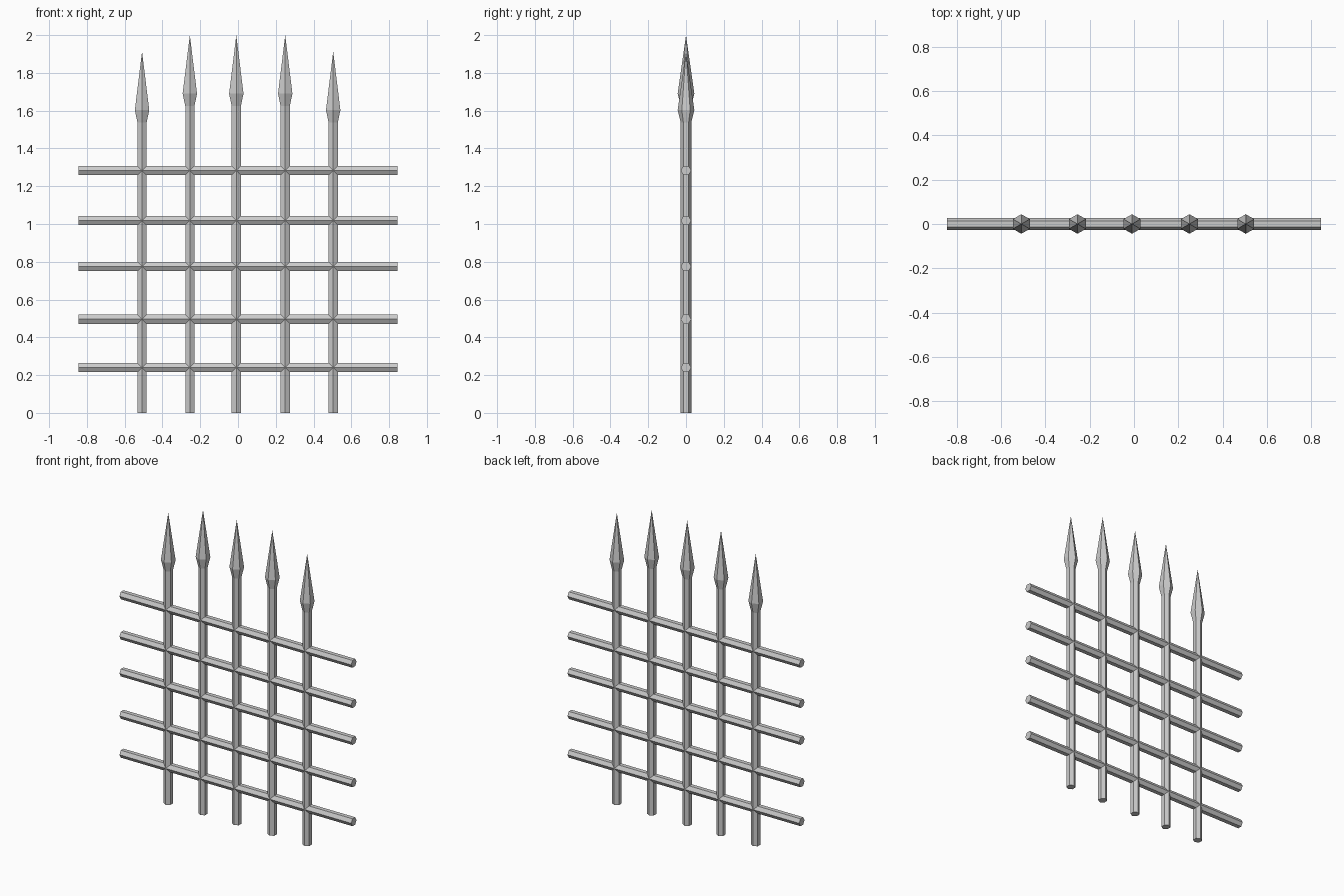
import bpy, bmesh, math

if "Cube" in bpy.data.objects:
    bpy.data.objects.remove(bpy.data.objects["Cube"])

R = 0.028        # bar radius
HEAD_R = 0.044   # widest spearhead radius


def ring(bm, r, pos, axis):
    # hexagon with corners pointing to +y and -y
    verts = []
    for i in range(6):
        a = math.radians(90 + 60 * i)
        u, v = r * math.cos(a), r * math.sin(a)
        verts.append(bm.verts.new((u, v, pos) if axis == 'Z' else (pos, v, u)))
    return verts


def hex_bar(name, sections, axis, location, tip=None):
    bm = bmesh.new()
    rings = [ring(bm, r, p, axis) for p, r in sections]
    bm.faces.new(rings[0])
    for a, b in zip(rings, rings[1:]):
        for i in range(6):
            j = (i + 1) % 6
            bm.faces.new((a[i], a[j], b[j], b[i]))
    if tip is None:
        bm.faces.new(rings[-1])
    else:
        apex = bm.verts.new((0, 0, tip))
        for i in range(6):
            bm.faces.new((rings[-1][i], rings[-1][(i + 1) % 6], apex))
    bmesh.ops.recalc_face_normals(bm, faces=bm.faces)
    mesh = bpy.data.meshes.new(name)
    bm.to_mesh(mesh)
    bm.free()
    obj = bpy.data.objects.new(name, mesh)
    obj.location = location
    bpy.context.collection.objects.link(obj)


# upright bars with spearheads (outer two are shorter)
for x, top in ((-0.508, 1.913), (-0.255, 2.0), (-0.009, 2.0), (0.25, 2.0), (0.504, 1.913)):
    hex_bar("upright_spear",
            [(0, R), (top - 0.376, R), (top - 0.31, HEAD_R)],
            'Z', (x, 0, 0), tip=top)

# horizontal rails
for z in (0.24, 0.496, 0.775, 1.018, 1.283):
    hex_bar("cross_rail", [(-0.844, R), (0.844, R)], 'X', (0, 0, z))
